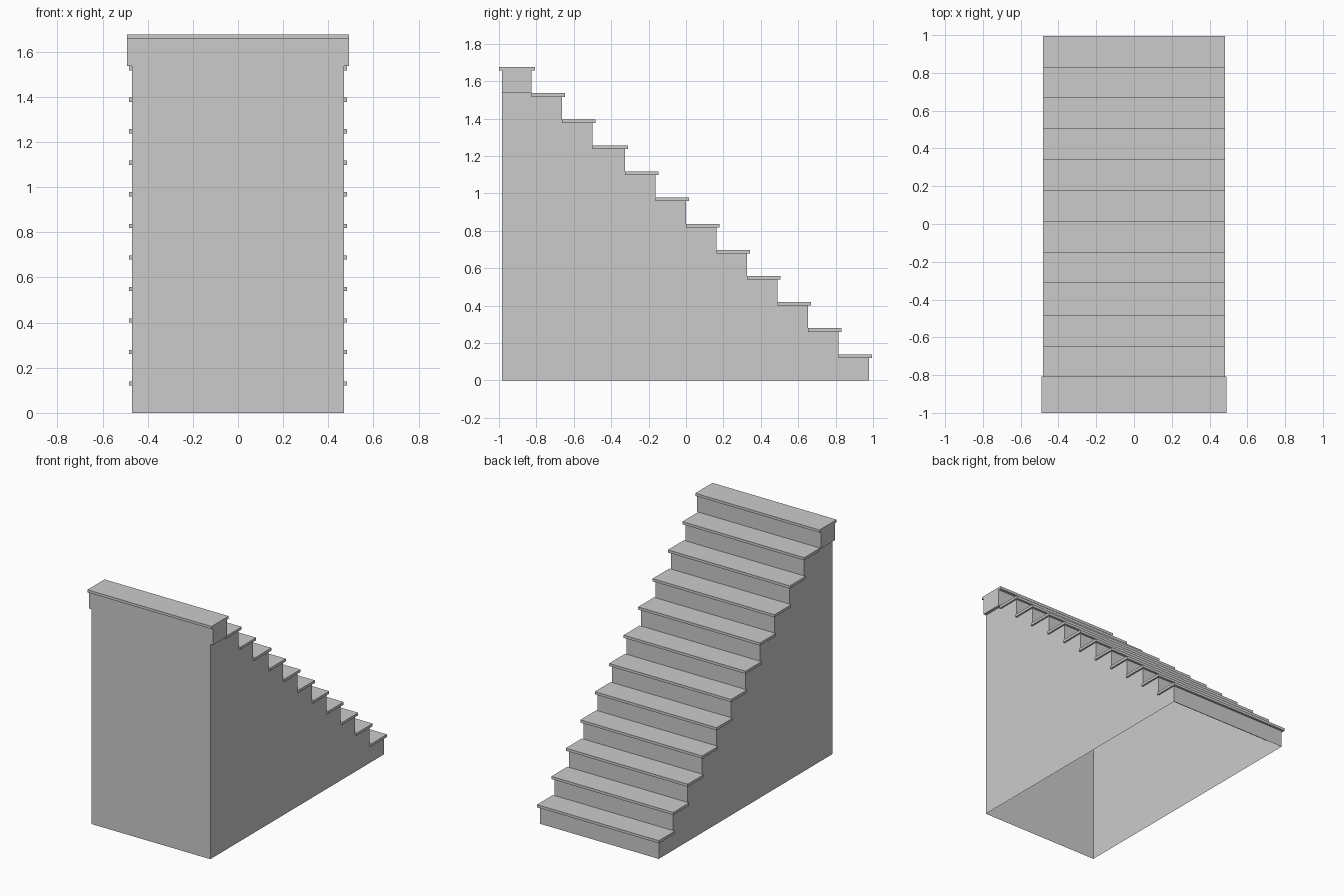
import bpy, bmesh

if "Cube" in bpy.data.objects:
    bpy.data.objects.remove(bpy.data.objects["Cube"])

N = 12            # steps
RISE = 0.1396     # height of a step
THICK = 0.019     # tread thickness
BACK = -0.984     # rear wall

stone = bpy.data.materials.new("plain grey")
stone.diffuse_color = (0.6, 0.6, 0.6, 1)
stone.use_nodes = True
stone.node_tree.nodes["Principled BSDF"].inputs["Base Color"].default_value = stone.diffuse_color


def riser_y(i):
    # the three highest steps sit slightly further back
    return 0.979 - 0.1632 * i - (0.01 if i >= 9 else 0)


def finish(name, bm):
    bmesh.ops.recalc_face_normals(bm, faces=bm.faces)
    me = bpy.data.meshes.new(name)
    bm.to_mesh(me)
    bm.free()
    me.materials.append(stone)
    ob = bpy.data.objects.new(name, me)
    bpy.context.collection.objects.link(ob)
    return ob


def box(name, hx, y0, y1, z0, z1):
    bm = bmesh.new()
    bmesh.ops.create_cube(bm, size=1)
    for v in bm.verts:
        v.co = (v.co.x * 2 * hx,
                y0 if v.co.y < 0 else y1,
                z0 if v.co.z < 0 else z1)
    return finish(name, bm)


# Stepped body: side profile swept across x, hollow with an open underside
profile = [(BACK, 0), (riser_y(0), 0)]
for i in range(N - 1):
    z = RISE * (i + 1) - THICK
    profile += [(riser_y(i), z), (riser_y(i + 1), z)]
top = RISE * (N - 1)
profile += [(riser_y(N - 1), top), (BACK, top)]

bm = bmesh.new()
left = [bm.verts.new((-0.47, y, z)) for y, z in profile]
right = [bm.verts.new((0.47, y, z)) for y, z in profile]
bm.faces.new(left)
bm.faces.new(right[::-1])
n = len(profile)
for k in range(1, n):          # k = 0 would be the underside, left open
    j = (k + 1) % n
    bm.faces.new((left[k], right[k], right[j], left[j]))
finish("stair_body", bm)

# Overhanging treads
for i in range(N - 1):
    z = RISE * (i + 1)
    box(f"tread_{i + 1}", 0.482, riser_y(i + 1), riser_y(i) + 0.016, z - THICK, z)

# Wider top landing block and its slab
box("landing_block", 0.491, BACK, riser_y(N - 1), top, RISE * N - THICK)
box("landing_slab", 0.491, -1.0, riser_y(N - 1) + 0.02, RISE * N - THICK, RISE * N)
